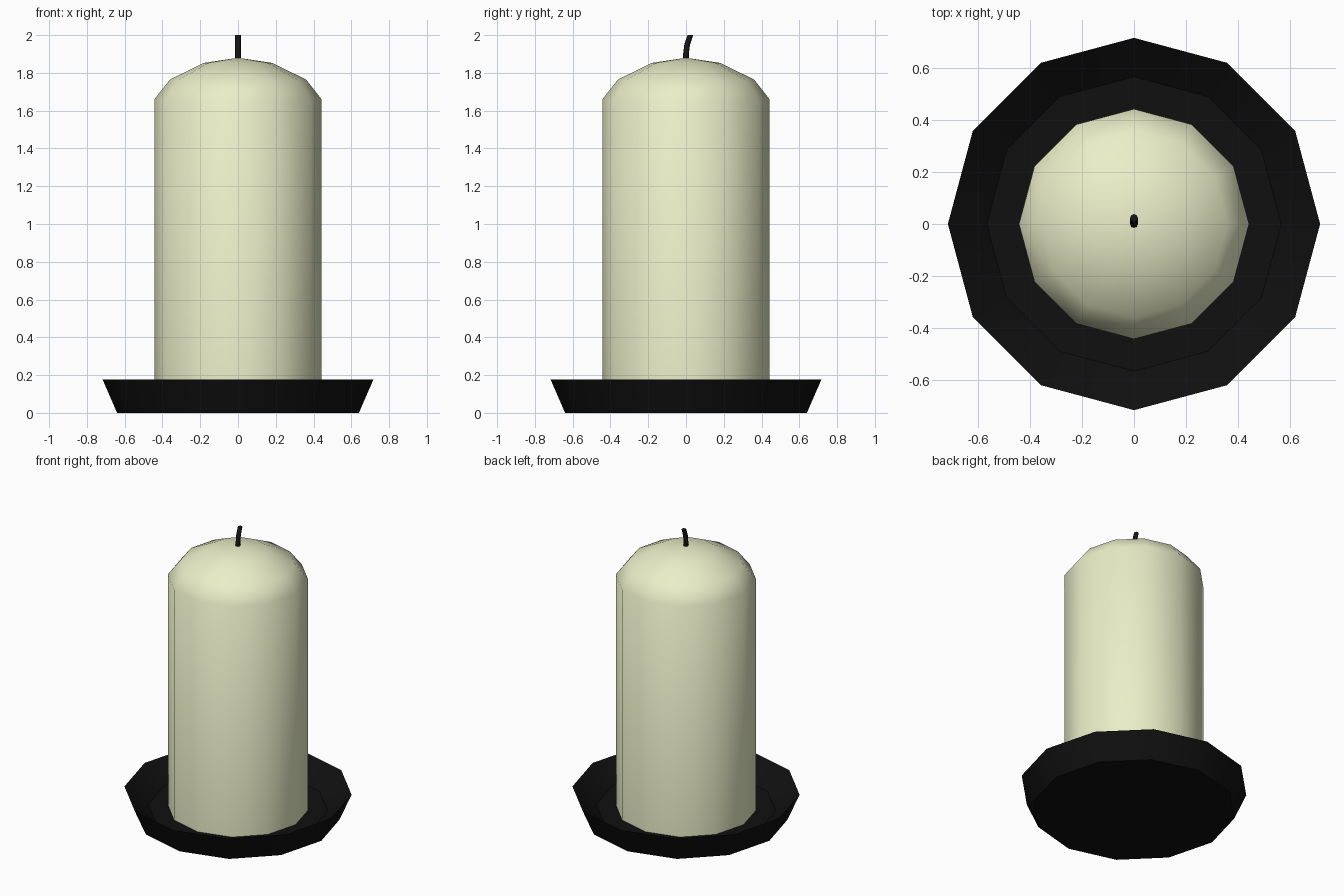
import bpy, bmesh, math
from mathutils import Vector

if "Cube" in bpy.data.objects:
    bpy.data.objects.remove(bpy.data.objects["Cube"])

SIDES = 12


def material(name, rgb):
    mat = bpy.data.materials.new(name)
    mat.diffuse_color = (*rgb, 1)
    mat.use_nodes = True
    mat.node_tree.nodes["Principled BSDF"].inputs["Base Color"].default_value = mat.diffuse_color
    return mat


def skin_rings(name, rings, mat, angle):
    """Join rings of equal vertex count; a single-point ring closes to a tip, others get a cap."""
    bm = bmesh.new()
    loops = [[bm.verts.new(p) for p in ring] for ring in rings]
    for a, b in zip(loops, loops[1:]):
        n = len(a)
        for i in range(n):
            j = (i + 1) % n
            if len(b) == 1:
                bm.faces.new((a[i], a[j], b[0]))
            else:
                bm.faces.new((a[i], a[j], b[j], b[i]))
    for end in (loops[0], loops[-1]):
        if len(end) > 1:
            bm.faces.new(end)
    bmesh.ops.recalc_face_normals(bm, faces=bm.faces)
    mesh = bpy.data.meshes.new(name)
    bm.to_mesh(mesh)
    bm.free()
    obj = bpy.data.objects.new(name, mesh)
    bpy.context.collection.objects.link(obj)
    mesh.materials.append(mat)
    bpy.ops.object.select_all(action='DESELECT')
    obj.select_set(True)
    bpy.context.view_layer.objects.active = obj
    bpy.ops.object.shade_smooth_by_angle(angle=math.radians(angle))
    return obj


def ring(radius, z, sides=SIDES, y=0.0, tilt=0.0):
    """Ring of points round the z axis, shifted along y and tilted about x."""
    if radius == 0:
        return [Vector((0, y, z))]
    pts = []
    for i in range(sides):
        a = math.tau * i / sides
        px, py = radius * math.cos(a), radius * math.sin(a)
        pts.append(Vector((px, y + py * math.cos(tilt), z - py * math.sin(tilt))))
    return pts


wax = material("wax", (0.83, 0.86, 0.58))
black = material("black_metal", (0.005, 0.005, 0.005))
char = material("burnt_wick", (0.008, 0.008, 0.009))

# Dish: flared outside, sharp rim, sunken floor
dish_profile = [(0.64, 0), (0.717, 0.177), (0.567, 0.06)]
skin_rings("dish", [ring(r, z) for r, z in dish_profile], black, 35)

# Candle: straight body with a domed top
candle_profile = [(0.443, 0.055), (0.443, 1.66), (0.36, 1.765), (0.18, 1.853), (0, 1.88)]
skin_rings("candle", [ring(r, z) for r, z in candle_profile], wax, 60)

# Wick: thin stem bending towards the back
wick_path = [(0, 1.85, 0), (0.0, 1.90, 0.05), (0.006, 1.95, 0.15), (0.023, 2.0, 0)]
skin_rings("wick", [ring(0.015, z, 8, y, t) for y, z, t in wick_path], char, 60)
